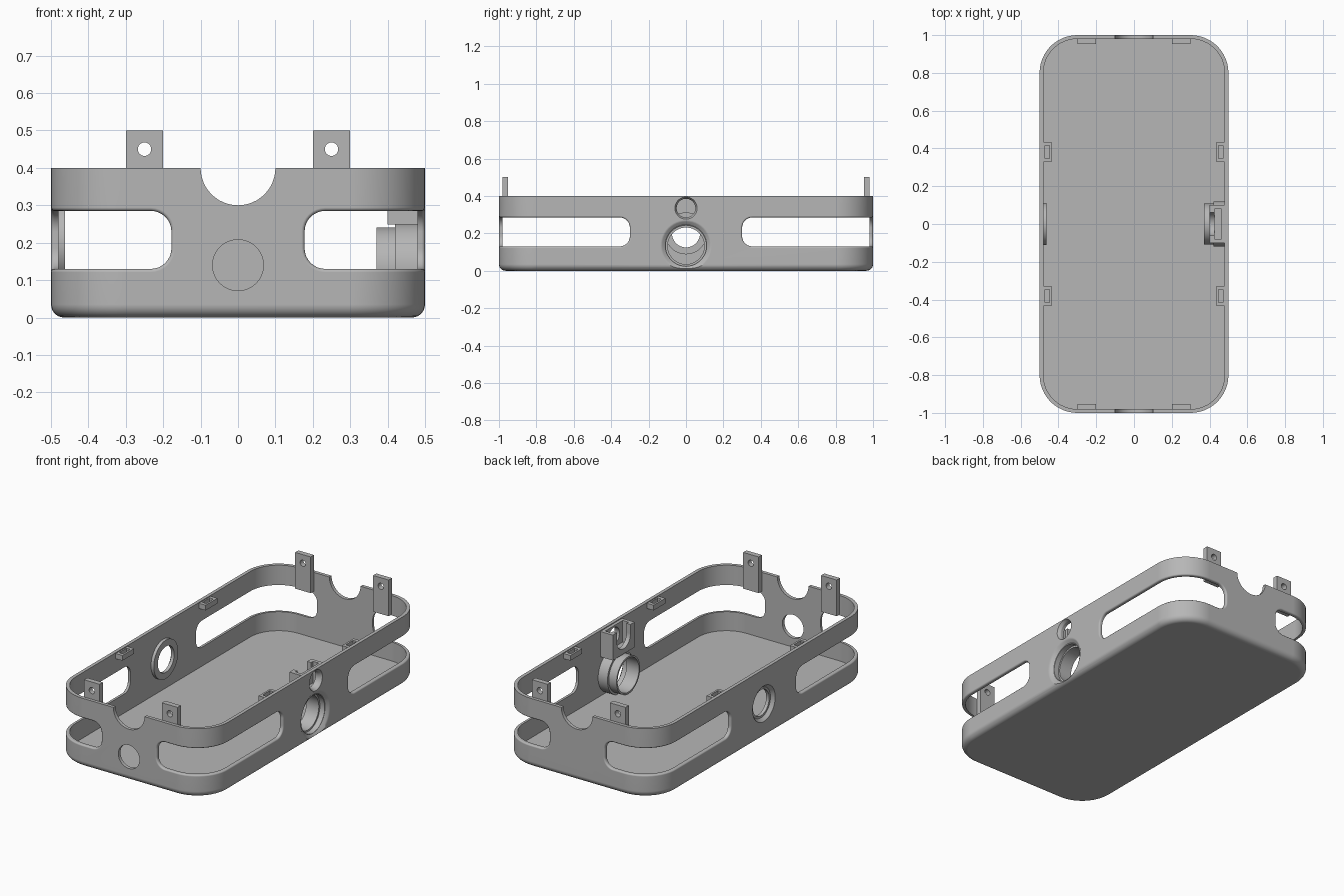
import bpy, bmesh
from math import sin, cos, pi, hypot, radians
from mathutils import Matrix, Vector

old = bpy.data.objects.get("Cube")
if old:
    bpy.data.objects.remove(old)

GREY = (0.47, 0.47, 0.47, 1)
grey = bpy.data.materials.new("plain_grey")
grey.use_nodes = True
grey.diffuse_color = GREY
grey.node_tree.nodes["Principled BSDF"].inputs["Base Color"].default_value = GREY

HX, HY, H, CORNER, WALL, FILLET = 0.5, 1.0, 0.4, 0.2, 0.02, 0.035


def make(name, bm):
    bmesh.ops.recalc_face_normals(bm, faces=bm.faces)
    me = bpy.data.meshes.new(name)
    bm.to_mesh(me)
    bm.free()
    me.materials.append(grey)
    ob = bpy.data.objects.new(name, me)
    bpy.context.collection.objects.link(ob)
    return ob


def loft(name, rings, closed=False):
    """Bridge matching rings; cap the ends, or join last to first."""
    bm = bmesh.new()
    loops = [[bm.verts.new(p) for p in ring] for ring in rings]
    n = len(loops[0])
    pairs = list(zip(loops, loops[1:]))
    if closed:
        pairs.append((loops[-1], loops[0]))
    else:
        bm.faces.new(loops[0])
        bm.faces.new(loops[-1])
    for a, b in pairs:
        for i in range(n):
            j = (i + 1) % n
            bm.faces.new((a[i], a[j], b[j], b[i]))
    return make(name, bm)


def turned(name, profile, z, closed=False, axis="x", n=48):
    """Turn (position, radius) points about an x or y axis at height z."""
    rings = []
    for p, r in profile:
        ring = []
        for i in range(n):
            a = 2 * pi * i / n
            s, t = r * cos(a), z + r * sin(a)
            ring.append((p, s, t) if axis == "x" else (s, p, t))
        rings.append(ring)
    return loft(name, rings, closed)


def box(name, x, y, z):
    bm = bmesh.new()
    bmesh.ops.create_cube(bm, size=1)
    mid = Vector([(a + b) / 2 for a, b in (x, y, z)])
    size = [abs(b - a) for a, b in (x, y, z)]
    bm.transform(Matrix.Translation(mid) @ Matrix.Diagonal((*size, 1)))
    return make(name, bm)


def cut(ob, *cutters):
    bpy.context.view_layer.objects.active = ob
    for c in cutters:
        m = ob.modifiers.new("cut", "BOOLEAN")
        m.operation, m.solver, m.object = "DIFFERENCE", "EXACT", c
        bpy.ops.object.modifier_apply(modifier=m.name)
        bpy.data.objects.remove(c)


def outline(inset, z, seg=12):
    """Rounded rectangle loop, inset from the outer wall."""
    r = CORNER - inset
    pts = []
    for k, (sx, sy) in enumerate(((1, 1), (-1, 1), (-1, -1), (1, -1))):
        for i in range(seg + 1):
            a = pi / 2 * (k + i / seg)
            pts.append((sx * (HX - CORNER) + r * cos(a), sy * (HY - CORNER) + r * sin(a), z))
    return pts


def wall_depth(p):
    qx, qy = abs(p.x) - HX + CORNER, abs(p.y) - HY + CORNER
    return hypot(max(qx, 0), max(qy, 0)) + min(max(qx, qy), 0) - CORNER


# Open tray with a rounded lower edge
rings = []
for i in range(7):
    a = pi / 2 * i / 6
    rings.append(outline(FILLET * (1 - sin(a)), FILLET * (1 - cos(a))))
rings += [outline(0, H), outline(WALL, H), outline(WALL, WALL)]
tray = loft("tray_shell", rings)


def corner_slot(sx, sy):
    c = box("slot_cutter", (sx * 0.178, sx * 0.7), (sy * 0.3, sy * 1.3), (0.13, 0.285))
    bm = bmesh.new()
    bm.from_mesh(c.data)
    ends = []
    for e in bm.edges:
        v, w = (u.co for u in e.verts)
        level = abs(v.z - w.z) < 0.001
        inner = all(abs(u.x) < 0.2 for u in (v, w)) or all(abs(u.y) < 0.4 for u in (v, w))
        if level and inner:
            ends.append(e)
    bmesh.ops.bevel(bm, geom=ends, offset=0.055, segments=8, profile=0.5, affect="EDGES")
    bm.to_mesh(c.data)
    bm.free()
    return c


# Slots wrapped around the four corners, with softened outer rims
for sx in (-1, 1):
    for sy in (-1, 1):
        cut(tray, corner_slot(sx, sy))
bm = bmesh.new()
bm.from_mesh(tray.data)
bmesh.ops.remove_doubles(bm, verts=bm.verts, dist=0.0001)
rim = [e for e in bm.edges if e.is_manifold and e.calc_face_angle(0) > 0.8
       and all(0.12 < v.co.z < 0.295 and wall_depth(v.co) > -0.004 for v in e.verts)]
bmesh.ops.bevel(bm, geom=rim, offset=0.009, segments=3, profile=0.5,
                affect="EDGES", clamp_overlap=True)
bm.to_mesh(tray.data)
bm.free()

# End notches, front port, and flared side openings
cut(tray,
    turned("notch_cutter", [(-1.2, 0.1), (1.2, 0.1)], H, axis="y"),
    turned("port_cutter", [(-1.2, 0.068), (-0.9, 0.068)], 0.14, axis="y"),
    turned("barrel_cutter", [(0.44, 0.108), (0.478, 0.108), (0.485, 0.115),
                             (0.493, 0.127), (0.501, 0.139)], 0.135),
    turned("button_cutter", [(0.44, 0.05), (0.485, 0.05), (0.501, 0.06)], 0.335),
    turned("eyelet_cutter", [(-0.501, 0.104), (-0.475, 0.082), (-0.44, 0.082)], 0.2))

# Stepped barrel inside the left wall
barrel = turned("stepped_barrel", [(0.481, 0.12), (0.42, 0.12), (0.42, 0.108), (0.37, 0.108),
                                   (0.37, 0.098), (0.45, 0.098), (0.45, 0.108), (0.481, 0.108)],
                0.133, closed=True)

# Ring inside the right wall
eyelet = turned("eyelet_ring", [(-0.481, 0.112), (-0.462, 0.112), (-0.462, 0.075),
                                (-0.481, 0.075)], 0.2, closed=True)

# Pocketed bracket above the barrel
bracket = box("button_bracket", (0.4, 0.481), (-0.1, 0.1), (0.248, 0.395))
cut(bracket,
    box("pocket_cutter", (0.425, 0.462), (-0.08, 0.08), (0.27, 0.5)),
    turned("cradle_cutter", [(0.38, 0.062), (0.44, 0.062)], 0.34),
    box("mouth_cutter", (0.38, 0.44), (-0.062, 0.062), (0.34, 0.5)),
    turned("hole_cutter", [(0.45, 0.05), (0.5, 0.05)], 0.335))

parts = [tray, barrel, eyelet, bracket]

# Screw tabs on both ends and hollow clips along both sides
for sx, side in ((1, "left"), (-1, "right")):
    for sy, end in ((-1, "front"), (1, "back")):
        tab = box(f"{end}_{side}_tab", (sx * 0.2, sx * 0.3), (sy * 0.952, sy * 0.982), (0.29, 0.5))
        cut(tab, turned("screw_cutter", [(sy * 0.9, 0.018), (sy * 1.1, 0.018)], 0.45,
                        axis="y", n=24))
        tab_hole_x = sx * 0.25
        # screw hole centred on the tab
        c = turned("screw_cutter", [(sy * 0.9, 0.018), (sy * 1.1, 0.018)], 0.45, axis="y", n=24)
        c.data.transform(Matrix.Translation((tab_hole_x, 0, 0)))
        cut(tab, c)
        clip = box(f"{end}_{side}_clip", (sx * 0.437, sx * 0.481), (sy * 0.328, sy * 0.435),
                   (0.365, 0.395))
        cut(clip, box("clip_cutter", (sx * 0.448, sx * 0.472), (sy * 0.348, sy * 0.415),
                      (0.375, 0.5)))
        parts += [tab, clip]

# Smooth shading with crisp edges
for ob in parts:
    bpy.ops.object.select_all(action="DESELECT")
    ob.select_set(True)
    bpy.context.view_layer.objects.active = ob
    bpy.ops.object.shade_smooth_by_angle(angle=radians(35))
    m = ob.modifiers.new("even_normals", "WEIGHTED_NORMAL")
    m.keep_sharp = True
